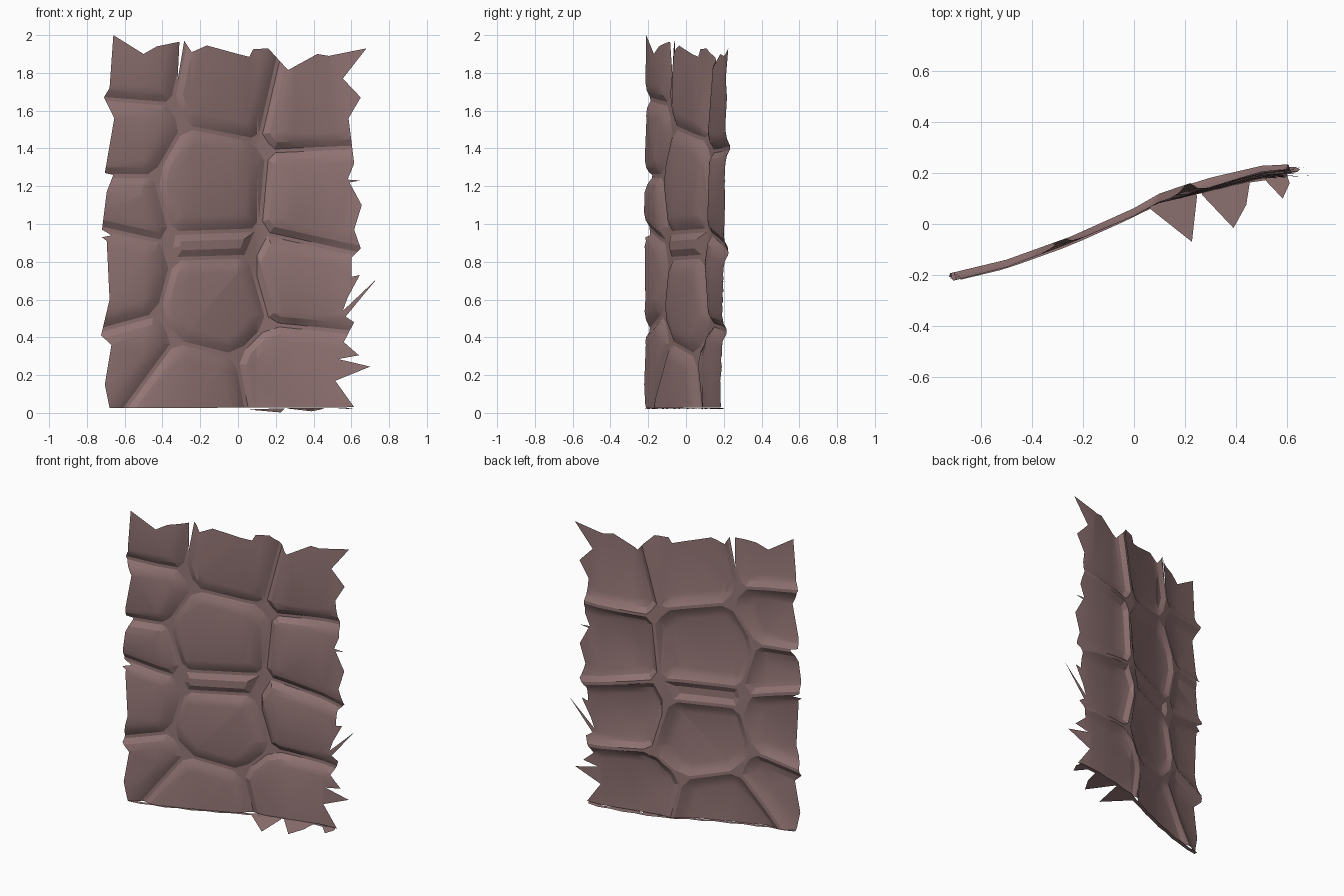
import bpy
import bmesh
import math
from mathutils import Vector
from mathutils.geometry import delaunay_2d_cdt

cube = bpy.data.objects.get("Cube")
if cube:
    bpy.data.objects.remove(cube, do_unlink=True)

BASE_Z = 0.025
# Stone edge profile: distance from the joint, share of full relief
PROFILE = [(.01, 0), (.045, .7), (.085, 1)]

stone = bpy.data.materials.new("dusty_mauve_stone")
stone.use_nodes = True
colour = (0.29, 0.178, 0.176, 1)
stone.diffuse_color = colour
shader = stone.node_tree.nodes["Principled BSDF"]
shader.inputs["Base Color"].default_value = colour
shader.inputs["Roughness"].default_value = 0.9

# Plan of the wall: x, y of the mortar surface
PLAN = [(-.75, -.2), (-.5, -.14), (-.25, -.05), (0, .062),
        (.1, .118), (.3, .178), (.5, .222), (.76, .232)]

# Relief depth of the stones along x
RELIEF = [(-.6, .032), (-.2, .024), (.3, .04), (.6, .024)]

# Stones: centre x, centre z, relative radius
STONES = [
    (-.05, 1.72, .24), (-.15, 1.2, .28), (-.13, .58, .27), (-.25, .1, .277),
    (-.14, .91, .15), (.25, .2, .24), (.3, .7, .22), (.4, 1.15, .26),
    (.38, 1.62, .24), (-.55, 1.83, .2), (-.58, 1.45, .22),
    (-.58, 1.08, .2), (-.66, .72, .28), (-.55, .32, .2),
]

# Broken outline, in three runs going clockwise
TOP_EDGE = [
    (-.66, 2), (-.5, 1.9), (-.43, 1.94), (-.31, 1.965), (-.32, 1.76),
    (-.285, 1.97), (-.245, 1.91), (-.165, 1.945), (0, 1.9), (.06, 1.885),
    (.08, 1.925), (.16, 1.93), (.265, 1.815), (.42, 1.9), (.48, 1.89),
]
RIGHT_EDGE = [
    (.68, 1.93), (.555, 1.77), (.65, 1.67), (.585, 1.56), (.615, 1.32),
    (.58, 1.235), (.65, 1.23), (.59, 1.22), (.655, 1.1), (.615, .97),
    (.65, .87), (.6, .82), (.6, .72), (.645, .73), (.58, .61), (.555, .54),
    (.735, .71), (.57, .51), (.615, .48), (.56, .375), (.64, .305),
    (.53, .285), (.7, .245), (.515, .17), (.615, .03),
]
LEFT_EDGE = [
    (-.68, BASE_Z), (-.705, .15), (-.67, .36), (-.725, .41), (-.68, .6),
    (-.695, .91), (-.72, .93), (-.67, .94), (-.72, .97), (-.695, 1.17),
    (-.66, 1.26), (-.705, 1.27), (-.655, 1.56), (-.71, 1.67), (-.68, 1.72),
]
OUTLINE = [Vector(p) for p in reversed(TOP_EDGE + RIGHT_EDGE + LEFT_EDGE)]


def along(table, x):
    """Straight-line reading of a two-column table."""
    for (xa, ya), (xb, yb) in zip(table, table[1:]):
        if x <= xb:
            return ya + (yb - ya) * max(0, x - xa) / (xb - xa)
    return table[-1][1]


def wall_y(x, z):
    """Mortar surface: the plan curve, its right side leaning back."""
    return along(PLAN, x) + .03 * max(0, x) * (z - 1)


def clipped_cell(planes, inset):
    """Convex polygon left after cutting a big square by inset half planes."""
    poly = [Vector(p) for p in ((-2, -2), (2, -2), (2, 4), (-2, 4))]
    for n, limit in planes:
        out = []
        for p, q in zip(poly, poly[1:] + poly[:1]):
            dp, dq = n.dot(p) - limit + inset, n.dot(q) - limit + inset
            if dp <= 0:
                out.append(p)
            if dp * dq < 0:
                out.append(p.lerp(q, dp / (dp - dq)))
        poly = out
    return poly


def borders(i):
    """Half planes (normal, limit) enclosing stone i, with worn corners."""
    a, ra = Vector(STONES[i][:2]), STONES[i][2]
    planes = []
    for j, (x, z, rb) in enumerate(STONES):
        if j != i:
            d = Vector((x, z)) - a
            t = (d.length_squared + ra * ra - rb * rb) / (2 * d.length_squared)
            normal = d.normalized()
            planes.append((normal, normal.dot(a + d * t)))
    corners = []
    for p in clipped_cell(planes, 0):
        normal = (p - a).normalized()
        corners.append((normal, normal.dot(a + (p - a) * 0.92)))
    return planes + corners


def inside(p):
    """Even-odd test against the broken outline."""
    hit = False
    for a, b in zip(OUTLINE, OUTLINE[1:] + OUTLINE[:1]):
        if (a.y > p.y) != (b.y > p.y):
            if p.x < a.x + (b.x - a.x) * (p.y - a.y) / (b.y - a.y):
                hit = not hit
    return hit


CELLS = [borders(i) for i in range(len(STONES))]


def surface(p):
    """Lift a flat point onto the curved wall with its stone relief."""
    d = max(min(limit - n.dot(p) for n, limit in c) for c in CELLS)
    rise = along(PROFILE, d) * along(RELIEF, p.x)
    return Vector((p.x, wall_y(p.x, p.y) - rise, p.y))


def add_object(name, bm):
    mesh = bpy.data.meshes.new(name)
    bm.to_mesh(mesh)
    bm.free()
    mesh.materials.append(stone)
    obj = bpy.data.objects.new(name, mesh)
    bpy.context.collection.objects.link(obj)
    bpy.ops.object.select_all(action='DESELECT')
    obj.select_set(True)
    bpy.context.view_layer.objects.active = obj
    bpy.ops.object.shade_smooth_by_angle(angle=math.radians(18))


# Stone wall: triangulate outline, stone rings and bend lines together
points, edges = [], []


def add_path(path, closed=True):
    start, n = len(points), len(path)
    points.extend(path)
    edges.extend((start + k, start + (k + 1) % n)
                 for k in range(n if closed else n - 1))


add_path(OUTLINE)
for planes in CELLS:
    for inset, _ in PROFILE:
        ring = clipped_cell(planes, inset)
        if len(ring) > 2:
            add_path(ring)
for x, _ in PLAN[1:-1]:
    add_path([Vector((x, -1)), Vector((x, 3))], closed=False)

flat, _, tris, *_ = delaunay_2d_cdt(points, edges, [], 0, 1e-5)
bm = bmesh.new()
verts = [bm.verts.new(surface(p)) for p in flat]
for tri in tris:
    centre = sum((flat[k] for k in tri), Vector((0, 0))) / len(tri)
    if inside(centre):
        bm.faces.new([verts[k] for k in tri])
bmesh.ops.delete(bm, geom=[v for v in verts if not v.link_faces], context='VERTS')
add_object("stone_wall", bm)

# Bottom shards: thin broken flaps lying forward from the foot of the wall
SHARDS = [
    [(.05, .07), (.227, -.07), (.247, .11), (.23, .13)],
    [(.26, .14), (.267, .114), (.39, -.016), (.44, .075), (.455, .17)],
    [(.51, .18), (.525, .16), (.583, .1), (.61, .16), (.6, .19)],
]
bm = bmesh.new()
for shard in SHARDS:
    bm.faces.new([bm.verts.new((x, y, max(0, min(BASE_Z, .01 + y / 9))))
                  for x, y in shard])
add_object("bottom_shards", bm)

# Bottom lip: narrow folded strip along the foot
bm = bmesh.new()
steps = [-.68 + .08 * k for k in range(17)]
rows = [[bm.verts.new((x, wall_y(x, 0) + dy, BASE_Z - .005 * (k % 2)))
         for k, x in enumerate(steps)] for dy in (-.035, -.008)]
for k in range(len(steps) - 1):
    bm.faces.new((rows[0][k], rows[0][k + 1], rows[1][k + 1], rows[1][k]))
add_object("bottom_lip", bm)
